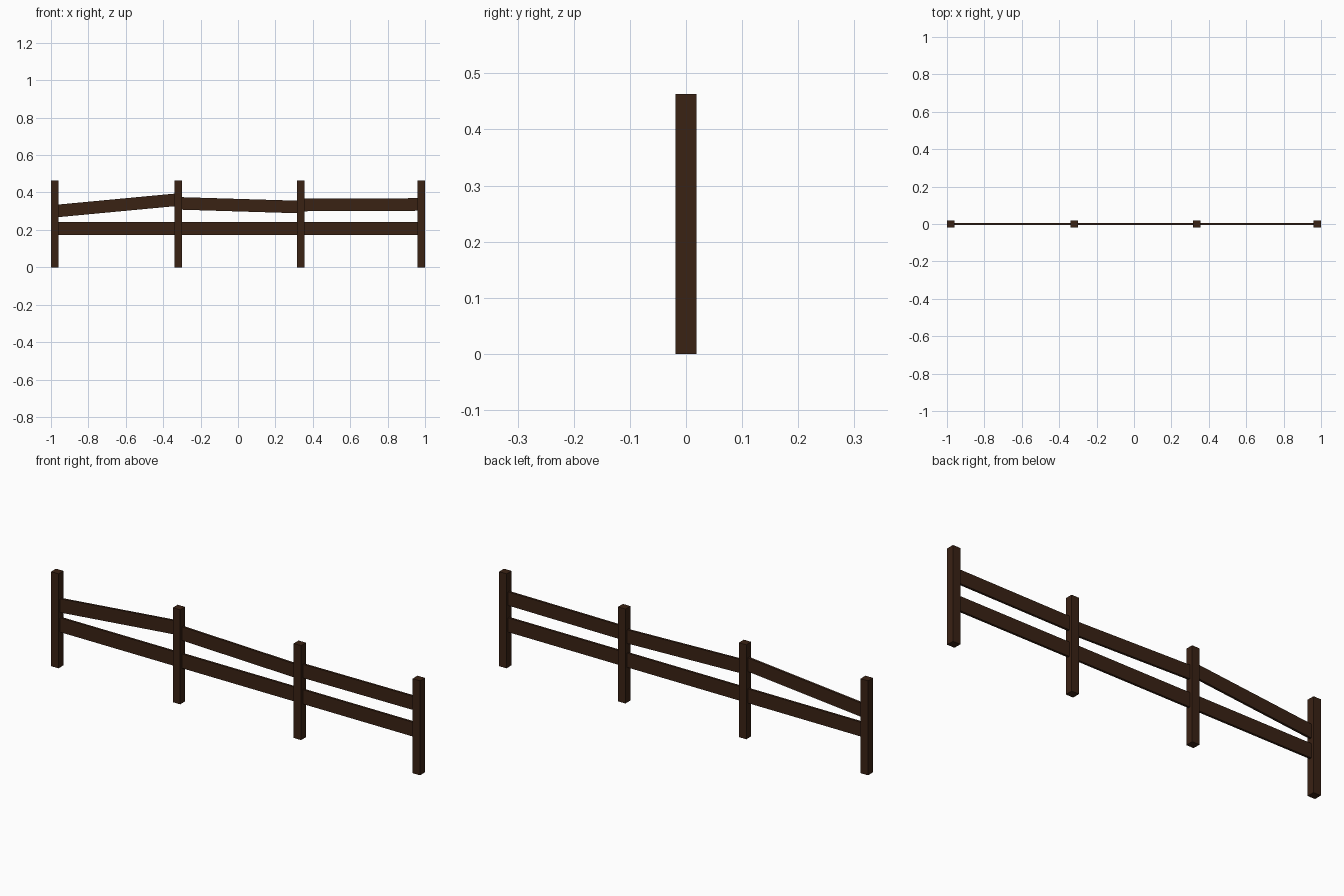
import bpy
import math

if "Cube" in bpy.data.objects:
    bpy.data.objects.remove(bpy.data.objects["Cube"])

wood = bpy.data.materials.new("dark_wood")
wood.diffuse_color = (0.042, 0.016, 0.007, 1)
wood.use_nodes = True
wood.node_tree.nodes["Principled BSDF"].inputs["Base Color"].default_value = wood.diffuse_color

POST_X = [-0.98, -0.32, 0.335, 0.98]
POST_W, POST_H = 0.04, 0.463
RAIL_H, RAIL_T = 0.067, 0.011


def box(name, size, location, tilt=0.0):
    bpy.ops.mesh.primitive_cube_add(size=1, location=location)
    ob = bpy.context.object
    ob.name = name
    ob.scale = size
    bpy.ops.object.transform_apply(location=False, rotation=False, scale=True)
    ob.rotation_euler.y = -tilt
    ob.data.materials.append(wood)
    return ob


def rail(name, x0, z0, x1, z1, height):
    dx, dz = x1 - x0, z1 - z0
    return box(name, (math.hypot(dx, dz), RAIL_T, height),
               ((x0 + x1) / 2, 0, (z0 + z1) / 2), math.atan2(dz, dx))


# Posts
for i, x in enumerate(POST_X):
    box(f"post_{i + 1}", (POST_W, 0.038, POST_H), (x, 0, POST_H / 2))

# Lower rail runs level through all the posts
rail("lower_rail", POST_X[0], 0.207, POST_X[-1], 0.207, 0.07)

# Upper rails sag and tilt differently in each bay
UPPER_Z = [(0.300, 0.362), (0.342, 0.322), (0.333, 0.336)]
for i, (z0, z1) in enumerate(UPPER_Z):
    rail(f"upper_rail_{i + 1}", POST_X[i], z0, POST_X[i + 1], z1, RAIL_H)
